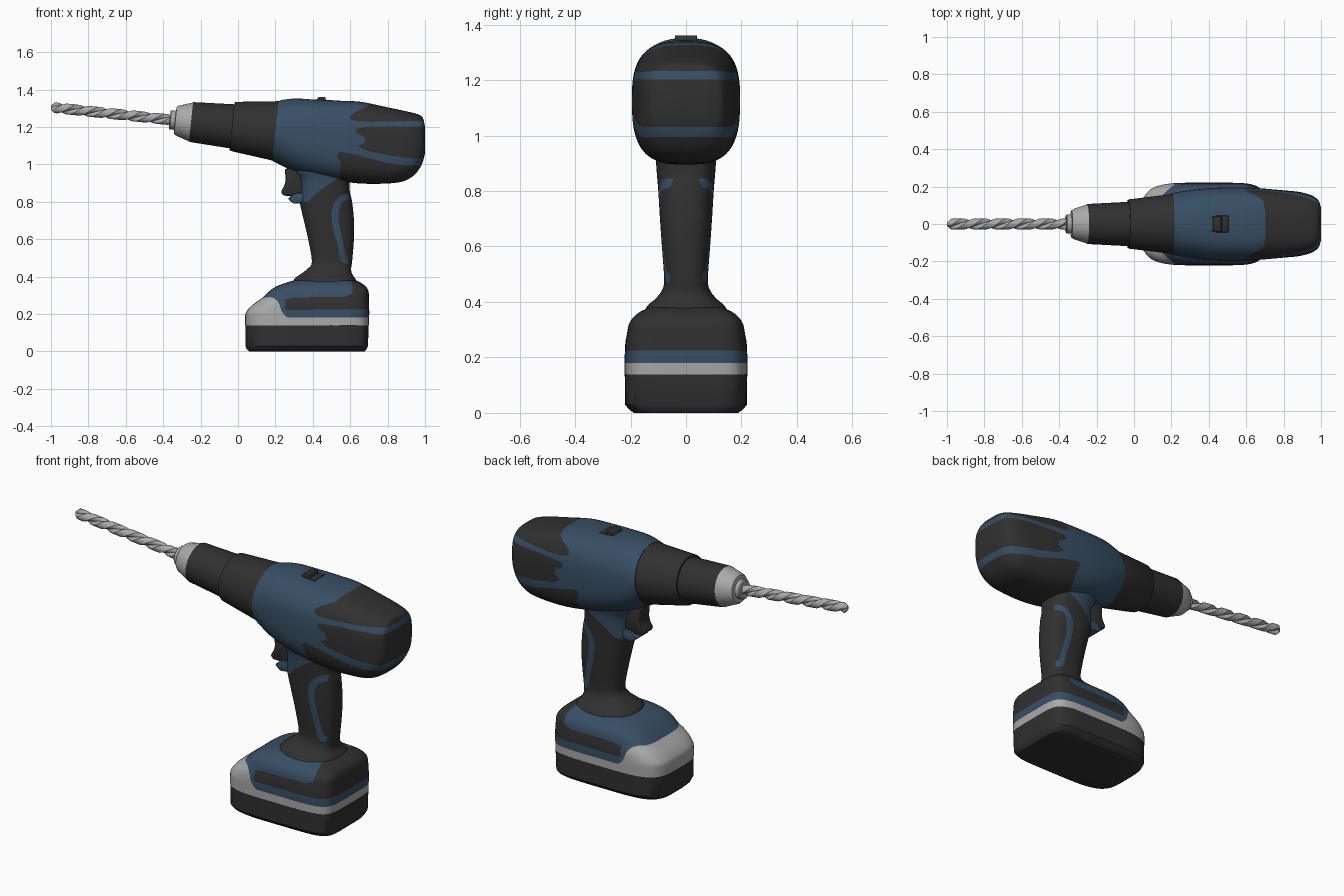
import bpy, bmesh, math
from mathutils import Vector

if "Cube" in bpy.data.objects:
    bpy.data.objects.remove(bpy.data.objects["Cube"])


def material(name, r, g, b):
    m = bpy.data.materials.new(name)
    m.diffuse_color = (r, g, b, 1)
    m.use_nodes = True
    m.node_tree.nodes["Principled BSDF"].inputs["Base Color"].default_value = m.diffuse_color
    return m


BLUE = material("slate_blue", 0.040, 0.078, 0.130)
DARK = material("dark_rubber", 0.030, 0.030, 0.030)
GREY = material("metal_grey", 0.40, 0.40, 0.40)
PALETTE = [BLUE, DARK, GREY]
B, D, G = 0, 1, 2


def finish(name, bm, mat, angle=35):
    bmesh.ops.recalc_face_normals(bm, faces=bm.faces)
    me = bpy.data.meshes.new(name)
    bm.to_mesh(me)
    bm.free()
    for m in PALETTE:
        me.materials.append(m)
    for p in me.polygons:
        p.material_index = mat
    ob = bpy.data.objects.new(name, me)
    bpy.context.collection.objects.link(ob)
    bpy.ops.object.select_all(action='DESELECT')
    ob.select_set(True)
    bpy.context.view_layer.objects.active = ob
    bpy.ops.object.shade_smooth_by_angle(angle=math.radians(angle))
    return ob


def loft(name, rings, mat, angle=35):
    bm = bmesh.new()
    rows = [[bm.verts.new(p) for p in r] for r in rings]
    n = len(rows[0])
    for a, b in zip(rows, rows[1:]):
        for i in range(n):
            j = (i + 1) % n
            bm.faces.new((a[i], a[j], b[j], b[i]))
    bm.faces.new(rows[0])
    bm.faces.new(rows[-1])
    return finish(name, bm, mat, angle)


def refine(rows, k):
    """Catmull-Rom interpolation of a table of section values."""
    out = []
    for i in range(len(rows) - 1):
        p0, p1 = rows[max(i - 1, 0)], rows[i]
        p2, p3 = rows[i + 1], rows[min(i + 2, len(rows) - 1)]
        for s in range(k):
            t = s / k
            out.append([0.5 * (2 * b + (c - a) * t + (2 * a - 5 * b + 4 * c - d) * t * t
                               + (3 * b - a - 3 * c + d) * t ** 3)
                        for a, b, c, d in zip(p0, p1, p2, p3)])
    return out + [rows[-1]]


def power(v, e):
    return math.copysign(abs(v) ** (2 / e), v)


def ring2d(u0, u1, hw, e0, e1, n=64):
    """Superellipse between u0 and u1, half width hw, one exponent per end."""
    pts = []
    for i in range(n):
        a = 2 * math.pi * (i + 0.5) / n
        c, s = math.cos(a), math.sin(a)
        e = e1 if c > 0 else e0
        pts.append(((u0 + u1) / 2 + (u1 - u0) / 2 * power(c, e), hw * power(s, e)))
    return pts


def upright(rows, e0, e1):
    return [[(u, y, z) for u, y in ring2d(x0, x1, hw, e0, e1)] for z, x0, x1, hw in rows]


SLOPE = 0.105
UP = Vector((SLOPE, 0, 1)).normalized()


def lathe(name, prof, mat, n=48):
    """Turned part on the tilted drill axis; prof = (x, radius)."""
    rings = []
    for x, r in prof:
        c = Vector((x, 0, 1.2 - SLOPE * x))
        rings.append([c + UP * (r * math.cos(t)) + Vector((0, r * math.sin(t), 0))
                      for t in (2 * math.pi * i / n for i in range(n))])
    return loft(name, rings, mat, 30)


def prism(name, prof, hw, mat, bevel=0.01):
    bm = bmesh.new()
    f = bm.faces.new([bm.verts.new((x, -hw, z)) for x, z in prof])
    new = bmesh.ops.extrude_face_region(bm, geom=[f])["geom"]
    bmesh.ops.translate(bm, vec=(0, 2 * hw, 0),
                        verts=[v for v in new if isinstance(v, bmesh.types.BMVert)])
    bmesh.ops.bevel(bm, geom=bm.edges[:], offset=bevel, segments=2, affect='EDGES', profile=0.5)
    return finish(name, bm, mat)


def inside(x, z, poly):
    hit = False
    for (x0, z0), (x1, z1) in zip(poly, poly[1:] + poly[:1]):
        if (z0 > z) != (z1 > z) and x < (x1 - x0) * (z - z0) / (z1 - z0) + x0:
            hit = not hit
    return hit


def paint(ob, poly, mat, rounded=True):
    """Cut the outline (side view, x/z) into the mesh and colour the faces inside it."""
    if rounded:
        poly = [tuple(p[i] * (1 - t) + q[i] * t for i in (0, 1))
                for p, q in zip(poly, poly[1:] + poly[:1]) for t in (0.25, 0.75)]
    bm = bmesh.new()
    bm.from_mesh(ob.data)
    for (x0, z0), (x1, z1) in zip(poly, poly[1:] + poly[:1]):
        geom = set()
        for f in bm.faces:
            xs = [v.co.x for v in f.verts]
            zs = [v.co.z for v in f.verts]
            if (max(xs) >= min(x0, x1) and min(xs) <= max(x0, x1)
                    and max(zs) >= min(z0, z1) and min(zs) <= max(z0, z1)):
                geom.update([f, *f.edges, *f.verts])
        if geom and (x0, z0) != (x1, z1):
            bmesh.ops.bisect_plane(bm, geom=list(geom), dist=1e-5, plane_co=(x0, 0, z0),
                                   plane_no=(z1 - z0, 0, x0 - x1))
    for f in bm.faces:
        c = f.calc_center_median()
        if inside(c.x, c.z, poly):
            f.material_index = mat
    bm.to_mesh(ob.data)
    bm.free()


# Twisted drill bit
rings = []
for k in range(111):
    x = -1.0 + 0.66 * k / 110
    size = 0.029 * min(1, 0.35 + (x + 1) / 0.03)
    c = Vector((x, 0, 1.2 - SLOPE * x))
    ring = []
    for i in range(24):
        a = 2 * math.pi * i / 24
        r = size * (0.5 + 0.5 * min(1, 1.4 * abs(math.cos(a))))
        w = a + 2 * math.pi * 2.8 * k / 110
        ring.append(c + UP * (r * math.cos(w)) + Vector((0, r * math.sin(w), 0)))
    rings.append(ring)
loft("drill_bit", rings, G)

# Chuck and front sleeves
lathe("chuck_nose", [(-0.365, 0.046), (-0.36, 0.051), (-0.337, 0.051), (-0.335, 0.072),
                     (-0.325, 0.08), (-0.25, 0.105), (-0.24, 0.105)], G)
lathe("chuck_grip", [(-0.252, 0.104), (-0.248, 0.107), (-0.02, 0.119)], D)
lathe("gearbox_collar", [(-0.032, 0.119), (-0.032, 0.128), (-0.026, 0.132), (0.205, 0.16)], D)

# Motor housing: x, top, bottom, half width, exponent, tilt
table = [(0.20, 1.339, 1.018, 0.164, 2.0, 0.105), (0.23, 1.346, 1.003, 0.170, 2.1, 0.1),
         (0.30, 1.352, 0.970, 0.181, 2.4, 0.08), (0.42, 1.345, 0.935, 0.193, 2.7, 0.05),
         (0.55, 1.340, 0.910, 0.195, 2.9, 0), (0.66, 1.334, 0.897, 0.192, 3.0, 0),
         (0.79, 1.307, 0.897, 0.181, 3.1, 0), (0.88, 1.288, 0.908, 0.172, 3.1, 0),
         (0.94, 1.274, 0.940, 0.157, 3.1, 0), (0.975, 1.262, 0.985, 0.138, 3.1, 0),
         (0.99, 1.245, 1.020, 0.120, 3.1, 0), (1.0, 1.200, 1.060, 0.085, 3.0, 0)]
rings = [[(x + tilt * (z - (top + bot) / 2), y, z) for z, y in ring2d(bot, top, hw, e, e)]
         for x, top, bot, hw, e, tilt in refine(table, 4)]
body = loft("motor_housing", rings, B)
paint(body, [(0.73, 1.45), (0.72, 1.32), (0.60, 1.27), (0.60, 1.232), (0.75, 1.226),
             (1.1, 1.236), (1.1, 1.45)], D)
paint(body, [(0.60, 1.19), (0.74, 1.205), (1.1, 1.20), (1.1, 1.03), (0.90, 1.03),
             (0.62, 1.085), (0.70, 1.13)], D)
paint(body, [(0.49, 0.80), (0.56, 0.98), (0.52, 1.07), (0.62, 1.055), (0.86, 0.99),
             (1.1, 1.0), (1.1, 0.80)], D)

# Handle: z, front x, back x, half width
table = [(1.05, 0.29, 0.66, 0.13), (0.97, 0.30, 0.625, 0.12), (0.92, 0.33, 0.60, 0.11),
         (0.86, 0.335, 0.597, 0.105), (0.80, 0.33, 0.610, 0.10), (0.70, 0.352, 0.620, 0.094),
         (0.60, 0.375, 0.620, 0.087), (0.48, 0.395, 0.610, 0.079), (0.44, 0.37, 0.605, 0.088),
         (0.41, 0.33, 0.612, 0.112), (0.385, 0.30, 0.63, 0.14), (0.34, 0.29, 0.65, 0.165)]
handle = loft("handle", upright(refine(table, 4), 2.5, 2.7), D)
paint(handle, [(0.2, 0.775), (0.36, 0.785), (0.44, 0.865), (0.56, 0.94), (0.56, 1.2), (0.2, 1.2)], B)
paint(handle, [(0.60, 0.845), (0.575, 0.845), (0.525, 0.815), (0.498, 0.76), (0.503, 0.67),
               (0.535, 0.56), (0.548, 0.475), (0.60, 0.465)], B)
paint(handle, [(0.63, 0.82), (0.58, 0.81), (0.545, 0.79), (0.535, 0.70), (0.565, 0.57),
               (0.575, 0.50), (0.63, 0.50)], D)

# Trigger and the guard under it
prism("trigger", [(0.25, 0.978), (0.36, 0.985), (0.36, 0.83), (0.245, 0.832), (0.228, 0.852),
                  (0.248, 0.885), (0.255, 0.915)], 0.045, D)
prism("trigger_guard", [(0.265, 0.815), (0.30, 0.845), (0.40, 0.85), (0.40, 0.80), (0.30, 0.788)],
      0.06, B)

# Foot that holds the battery: z, front x, back x, half width
table = [(0.138, 0.038, 0.699, 0.221), (0.18, 0.038, 0.701, 0.221), (0.21, 0.043, 0.702, 0.221),
         (0.25, 0.078, 0.701, 0.219), (0.285, 0.128, 0.700, 0.213), (0.32, 0.165, 0.698, 0.206),
         (0.345, 0.20, 0.685, 0.19), (0.365, 0.25, 0.66, 0.165), (0.38, 0.30, 0.63, 0.13)]
foot = loft("battery_foot", upright(refine(table, 3), 4, 6), B)
paint(foot, [(0.255, 0.25), (0.25, 0.288), (0.45, 0.29), (0.61, 0.292), (0.615, 0.36),
             (0.58, 0.42), (0.85, 0.42), (0.85, 0.225), (0.30, 0.222), (0.25, 0.222)], D)
paint(foot, [(-0.2, 0.17), (0.28, 0.17), (0.235, 0.205), (0.22, 0.26), (0.185, 0.292),
             (0.13, 0.285), (-0.2, 0.285)], G)
paint(foot, [(-0.5, 0.1), (1.5, 0.1), (1.5, 0.18), (-0.5, 0.18)], G, rounded=False)

# Battery pack
table = [(0.0, 0.058, 0.678, 0.188), (0.012, 0.046, 0.688, 0.205), (0.03, 0.04, 0.695, 0.22),
         (0.14, 0.039, 0.699, 0.221)]
loft("battery_pack", upright(table, 4, 6), D)

# Direction switch on top
prism("switch_plate", [(0.39, 1.32), (0.39, 1.345), (0.505, 1.345), (0.505, 1.32)], 0.045, D, 0.004)
prism("switch_knob", [(0.415, 1.33), (0.43, 1.361), (0.465, 1.361), (0.475, 1.33)], 0.04, D, 0.004)
